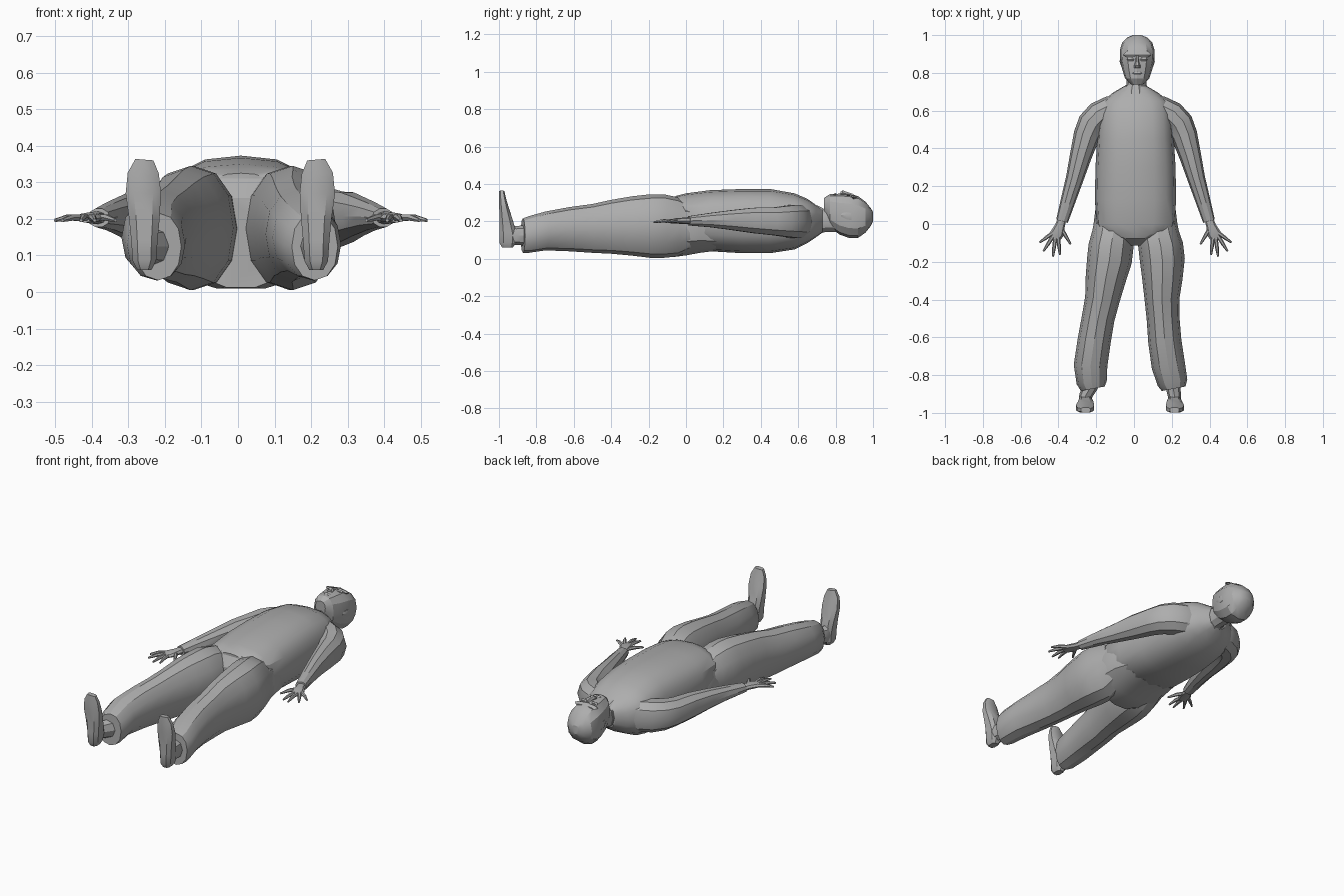
import bpy, bmesh, math
from mathutils import Vector

grey = bpy.data.materials.new("plain grey")
grey.diffuse_color = (0.42, 0.42, 0.42, 1)
MID = 0.008  # body centre line


def loft(name, rings, n=12, p=1.0, up=None, turn=0.0, angle=30):
    """Skin rings (x, y, z, half_width, half_height) along a path.
    up: direction of the half_height axis."""
    up = up or Vector((0, 0, 1))
    bm = bmesh.new()
    pts = [Vector(r[:3]) for r in rings]
    loops = []
    for i, r in enumerate(rings):
        tan = pts[min(i + 1, len(pts) - 1)] - pts[max(i - 1, 0)]
        tan -= up * tan.dot(up)
        side = tan.cross(up).normalized()
        ring = []
        for k in range(n):
            a = 2 * math.pi * (k + turn) / n
            c, s = math.cos(a), math.sin(a)
            u = math.copysign(abs(c) ** p, c) * r[3]
            v = math.copysign(abs(s) ** p, s) * r[4]
            ring.append(bm.verts.new(pts[i] + side * u + up * v))
        loops.append(ring)
    for a, b in zip(loops, loops[1:]):
        for k in range(n):
            bm.faces.new((a[k], a[(k + 1) % n], b[(k + 1) % n], b[k]))
    bm.faces.new(loops[0])
    bm.faces.new(loops[-1])
    bmesh.ops.recalc_face_normals(bm, faces=bm.faces)
    me = bpy.data.meshes.new(name)
    bm.to_mesh(me)
    bm.free()
    ob = bpy.data.objects.new(name, me)
    bpy.context.collection.objects.link(ob)
    me.materials.append(grey)
    bpy.ops.object.select_all(action='DESELECT')
    bpy.context.view_layer.objects.active = ob
    ob.select_set(True)
    bpy.ops.object.shade_smooth_by_angle(angle=math.radians(angle))
    return ob


def body(name, rows, x=MID, **kw):
    """Loft along y from rows (y, half_width, z_low, z_high)."""
    return loft(name, [(x, y, (a + b) / 2, w, (b - a) / 2) for y, w, a, b in rows], **kw)


# Shirt with a full belly, sloping to the collar
body("shirt", [(-.078, .08, .24, .325), (-.05, .18, .16, .337), (0, .207, .09, .350),
               (.13, .215, .04, .367), (.30, .212, .03, .373), (.45, .203, .03, .373),
               (.58, .195, .05, .350), (.65, .175, .085, .320), (.695, .12, .115, .288),
               (.73, .06, .14, .265)], n=16, p=.8)
body("collar", [(.665, .08, .115, .305), (.70, .070, .12, .29), (.735, .053, .14, .272)], n=10)

# Trouser seat
body("seat", [(.16, .19, .04, .26), (.08, .212, .03, .31), (0, .222, .015, .330),
              (-.07, .215, .006, .325), (-.115, .13, .01, .26)], n=14, p=.8)

# Neck and head
body("neck", [(.68, .062, .13, .27), (.75, .052, .14, .27), (.82, .058, .14, .28)], x=.013, n=10)
body("head", [(.738, .032, .25, .325), (.77, .064, .17, .346), (.82, .080, .13, .348),
              (.87, .090, .112, .347), (.92, .092, .112, .335), (.96, .080, .14, .305),
              (.988, .052, .175, .27), (1.0, .022, .20, .25)], x=.017, n=12, p=.85, angle=25)

# Face
loft("nose", [(.017, .825, .347, .018, .012), (.017, .838, .352, .017, .016),
              (.017, .86, .347, .009, .012), (.017, .89, .341, .007, .008)], n=6)
loft("lips", [(.017, .788, .343, .015, .004), (.017, .797, .344, .026, .008),
              (.017, .806, .343, .015, .004)], n=6)
loft("brow", [(.017, .885, .331, .06, .008), (.017, .895, .329, .075, .015),
              (.017, .912, .326, .06, .008)], n=8)

for s, label in ((-1, "left"), (1, "right")):
    # Eyes and ears
    loft(label + "_eye", [(.017 + s * .034, .862, .340, .013, .004),
                          (.017 + s * .034, .870, .341, .021, .008),
                          (.017 + s * .034, .878, .339, .013, .004)], n=6)
    loft(label + "_ear", [(.017 + s * .077, .83, .235, .006, .010),
                          (.017 + s * .084, .86, .230, .009, .022),
                          (.017 + s * .084, .885, .225, .007, .022)], n=6)

    # Trouser leg: u outward, d sideways drift, y, half width, z low, z high
    leg = [(.110, .008, .05, .10, .06, .28), (.118, .008, -.05, .112, .012, .330),
           (.132, .010, -.12, .119, .005, .345), (.140, .010, -.19, .119, .005, .345),
           (.150, 0, -.29, .107, .017, .334), (.158, -.01, -.40, .092, .027, .315),
           (.172, -.018, -.50, .087, .032, .293), (.187, -.024, -.62, .088, .040, .277),
           (.206, -.024, -.75, .089, .045, .253), (.214, -.010, -.84, .080, .032, .228),
           (.214, -.004, -.872, .064, .032, .216)]
    loft(label + "_trouser_leg",
         [(s * u + d, y, (a + b) / 2, w, (b - a) / 2) for u, d, y, w, a, b in leg],
         n=12, p=.92)

    # Ankle and upright shoe, lofted from heel to toe
    fx = s * .235 - .021
    loft(label + "_ankle", [(s * .215 - .01, -.85, .125, .04, .055),
                            (fx, -.91, .125, .035, .05), (fx, -.96, .13, .035, .06)], n=8)
    shoe = [(.06, .020, -.985, -.925, 0), (.085, .034, -1, -.905, 0), (.14, .038, -1, -.905, 0),
            (.20, .044, -1, -.922, 0), (.27, .051, -1, -.945, .003), (.325, .045, -1, -.962, .003),
            (.362, .026, -1, -.970, 0)]
    rings = [(fx + s * o, (a + b) / 2, z, w, (b - a) / 2) for z, w, a, b, o in shoe]
    loft(label + "_shoe", rings, n=8, p=.7, up=Vector((0, 1, 0)), turn=.5)

    # Sleeve, rounded over the shoulder
    def at(u, y, z, w, h):
        return (MID + s * u, y, z, w, h)
    loft(label + "_sleeve", [at(.06, .625, .20, .06, .085), at(.13, .607, .20, .072, .092),
                             at(.19, .575, .20, .077, .092), at(.232, .53, .20, .076, .086),
                             at(.258, .47, .20, .070, .078), at(.290, .36, .205, .058, .071),
                             at(.322, .24, .207, .047, .055), at(.355, .13, .207, .040, .040),
                             at(.389, .015, .203, .032, .026)], n=10, p=.95)

    # Palm
    loft(label + "_palm", [at(.388, .03, .203, .023, .018), at(.400, -.01, .203, .026, .017),
                           at(.415, -.05, .203, .036, .015), at(.425, -.082, .20, .026, .010)],
         n=8)

    # Fingers: base u, y then tip u, y
    for i, (bu, by, tu, ty) in enumerate([(.435, -.045, .508, -.098), (.438, -.066, .488, -.145),
                                          (.425, -.075, .437, -.173), (.410, -.07, .400, -.163),
                                          (.395, -.02, .343, -.108)]):
        mu, my = (bu + tu) / 2, (by + ty) / 2
        name = label + ("_thumb" if i == 4 else "_finger_%d" % (i + 1))
        loft(name, [at(bu, by, .203, .011, .010), at(mu, my, .204, .010, .010),
                    at(tu, ty, .196, .005, .005)], n=6)
